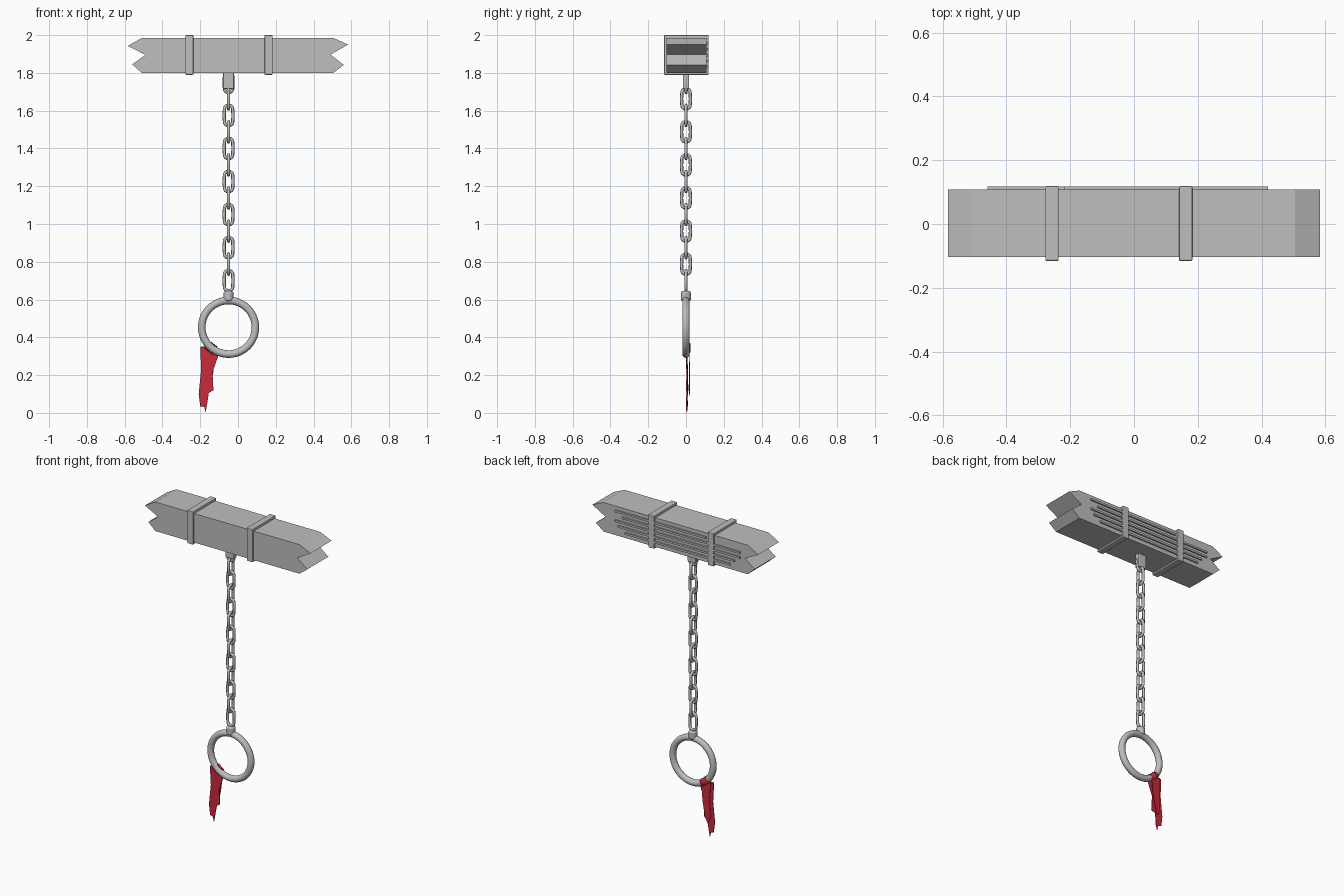
import bpy, bmesh, math
from mathutils import Vector

if "Cube" in bpy.data.objects:
    bpy.data.objects.remove(bpy.data.objects["Cube"])

CX = -0.05  # chain axis


def material(name, rgb):
    m = bpy.data.materials.new(name)
    m.diffuse_color = (*rgb, 1)
    m.use_nodes = True
    m.node_tree.nodes["Principled BSDF"].inputs["Base Color"].default_value = m.diffuse_color
    return m


GREY = material("iron_grey", (0.52, 0.52, 0.52))
RED = material("cloth_red", (0.58, 0.024, 0.045))


def finish(ob, name, mat, smooth=None):
    ob.name = name
    ob.data.materials.clear()
    ob.data.materials.append(mat)
    if smooth:
        bpy.ops.object.select_all(action='DESELECT')
        ob.select_set(True)
        bpy.context.view_layer.objects.active = ob
        bpy.ops.object.shade_smooth_by_angle(angle=math.radians(smooth))
    return ob


def prism(name, outline, y0, y1, mat, warp=None):
    """Extrude an x-z outline from y0 to y1, optionally shifting y by a rule."""
    bm = bmesh.new()
    face = bm.faces.new([bm.verts.new((x, y0, z)) for x, z in outline])
    out = bmesh.ops.extrude_face_region(bm, geom=[face])
    for v in out["geom"]:
        if isinstance(v, bmesh.types.BMVert):
            v.co.y = y1
    if warp:
        for v in bm.verts:
            v.co.y += warp(v.co)
    bmesh.ops.recalc_face_normals(bm, faces=bm.faces)
    me = bpy.data.meshes.new(name)
    bm.to_mesh(me)
    bm.free()
    ob = bpy.data.objects.new(name, me)
    bpy.context.collection.objects.link(ob)
    return finish(ob, name, mat)


def box(name, x0, x1, y0, y1, z0, z1, bevel=0):
    ob = prism(name, [(x0, z0), (x1, z0), (x1, z1), (x0, z1)], y0, y1, GREY)
    if bevel:
        b = ob.modifiers.new("soft_edges", 'BEVEL')
        b.width, b.segments = bevel, 2
    return ob


def torus(name, loc, major, minor, seg, sides, mat, smooth=60):
    bpy.ops.mesh.primitive_torus_add(major_radius=major, minor_radius=minor,
                                     major_segments=seg, minor_segments=sides)
    ob = bpy.context.object
    for v in ob.data.vertices:  # stand it up facing the front
        x, y, z = v.co
        v.co = (x, -z, y)
    ob.location = loc
    return finish(ob, name, mat, smooth)


# Beam with notched ends
prism("beam", [(-0.51, 1.80), (0.505, 1.80), (0.56, 1.842), (0.49, 1.897),
               (0.583, 1.95), (0.505, 1.985), (-0.51, 1.985), (-0.583, 1.943),
               (-0.49, 1.895), (-0.56, 1.845)], -0.103, 0.108, GREY)

# Raised grain strips on the back
for i, (x0, x1) in enumerate([(-0.39, 0.35), (-0.42, 0.40), (-0.46, 0.42),
                              (-0.46, 0.37), (-0.22, 0.42)]):
    z = 1.832 + i * 0.031
    box(f"grain_strip_{i}", x0, x1, 0.10, 0.117, z - 0.006, z + 0.006)

# Straps: four bars around the beam
for side, x in (("left", -0.257), ("right", 0.162)):
    for part, y0, y1, z0, z1 in (("front", -0.116, -0.10, 1.79, 2.0),
                                 ("back", 0.105, 0.119, 1.79, 2.0),
                                 ("top", -0.115, 0.118, 1.98, 2.0),
                                 ("bottom", -0.115, 0.118, 1.79, 1.805)):
        box(f"strap_{side}_{part}", x - 0.021, x + 0.021, y0, y1, z0, z1, 0.004)

# Staple that holds the chain
box("staple", CX - 0.029, CX + 0.029, -0.017, 0.017, 1.715, 1.805, 0.006)

# Chain: alternate links turned a quarter
for i in range(13):
    link = torus(f"chain_link_{i}", (CX, 0, 1.75 - 0.0875 * i),
                 0.0235, 0.0088, 16, 8, GREY)
    for v in link.data.vertices:
        if abs(v.co.z) > 1e-4:
            v.co.z += math.copysign(0.030, v.co.z)
    if i % 2:
        link.rotation_euler.z = math.pi / 2

# Ring and its collar
torus("ring", (CX, 0, 0.453), 0.142, 0.020, 48, 14, GREY)
bpy.ops.mesh.primitive_cylinder_add(vertices=20, radius=0.026, depth=0.052,
                                    location=(CX, 0, 0.618))
collar = finish(bpy.context.object, "collar", GREY, 40)
b = collar.modifiers.new("soft_edges", 'BEVEL')
b.width, b.segments = 0.008, 2


# Torn cloth: two hanging tails
def ripple(co):
    return 0.003 * math.sin(co.x * 90 + co.z * 25)


prism("cloth_front_tail", [(-0.20, 0.35), (-0.16, 0.352), (-0.105, 0.30),
                           (-0.135, 0.215), (-0.13, 0.12), (-0.155, 0.105),
                           (-0.165, 0.035), (-0.172, 0.0), (-0.178, 0.03),
                           (-0.20, 0.035), (-0.208, 0.10), (-0.195, 0.23)],
      0.003, 0.007, RED, ripple)
prism("cloth_back_tail", [(-0.185, 0.35), (-0.12, 0.32), (-0.13, 0.22),
                          (-0.15, 0.12), (-0.165, 0.09), (-0.185, 0.13),
                          (-0.18, 0.24)], 0.016, 0.019, RED, ripple)

# Cloth wrap over the back of the ring tube
a0, a1 = math.radians(220), math.radians(240)
bm = bmesh.new()
rows = []
for i in range(4):
    a = a0 + (a1 - a0) * i / 3
    row = []
    for j in range(9):
        t = math.radians(-15 + 210 * j / 8)
        r = 0.142 + 0.0235 * math.cos(t)
        row.append(bm.verts.new((CX + r * math.cos(a), 0.0235 * math.sin(t),
                                 0.453 + r * math.sin(a))))
    rows.append(row)
for r0, r1 in zip(rows, rows[1:]):
    for j in range(8):
        bm.faces.new((r0[j], r0[j + 1], r1[j + 1], r1[j]))
me = bpy.data.meshes.new("cloth_wrap")
bm.to_mesh(me)
bm.free()
wrap = bpy.data.objects.new("cloth_wrap", me)
bpy.context.collection.objects.link(wrap)
finish(wrap, "cloth_wrap", RED, 60)
s = wrap.modifiers.new("thickness", 'SOLIDIFY')
s.thickness, s.offset = 0.003, 0
